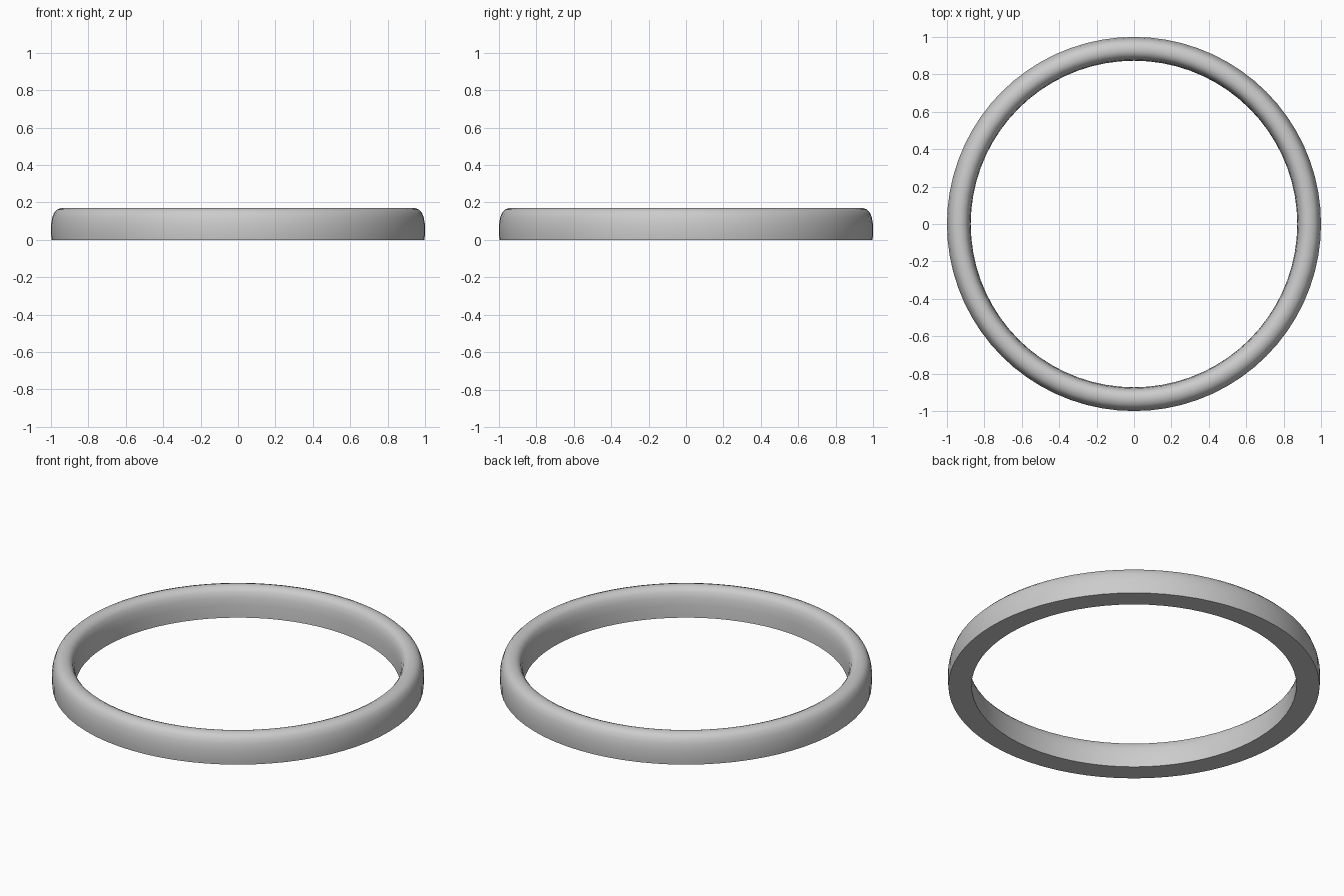
import bpy, bmesh, math

if "Cube" in bpy.data.objects:
    bpy.data.objects.remove(bpy.data.objects["Cube"])

SEGMENTS = 72

# Cross-section (radius, height): flat base, slightly bulged walls, rounded top
profile = [
    (0.873, 0.0), (0.997, 0.0), (1.0, 0.03), (1.0, 0.08), (0.993, 0.12),
    (0.982, 0.147), (0.967, 0.162), (0.945, 0.17), (0.922, 0.17),
    (0.902, 0.161), (0.889, 0.145), (0.879, 0.115), (0.874, 0.07),
]


def lathe(name, section, segments):
    """Revolve a closed cross-section around the z axis."""
    bm = bmesh.new()
    rings = []
    for i in range(segments):
        a = 2 * math.pi * i / segments
        rings.append([bm.verts.new((r * math.cos(a), r * math.sin(a), z))
                      for r, z in section])
    n = len(section)
    for i in range(segments):
        here, there = rings[i], rings[(i + 1) % segments]
        for j in range(n):
            k = (j + 1) % n
            bm.faces.new((here[j], there[j], there[k], here[k]))
    bmesh.ops.recalc_face_normals(bm, faces=bm.faces)
    mesh = bpy.data.meshes.new(name)
    bm.to_mesh(mesh)
    bm.free()
    obj = bpy.data.objects.new(name, mesh)
    bpy.context.collection.objects.link(obj)
    return obj


# Ring band
band = lathe("ring_band", profile, SEGMENTS)
bpy.context.view_layer.objects.active = band
band.select_set(True)
bpy.ops.object.shade_smooth_by_angle(angle=math.radians(40))
